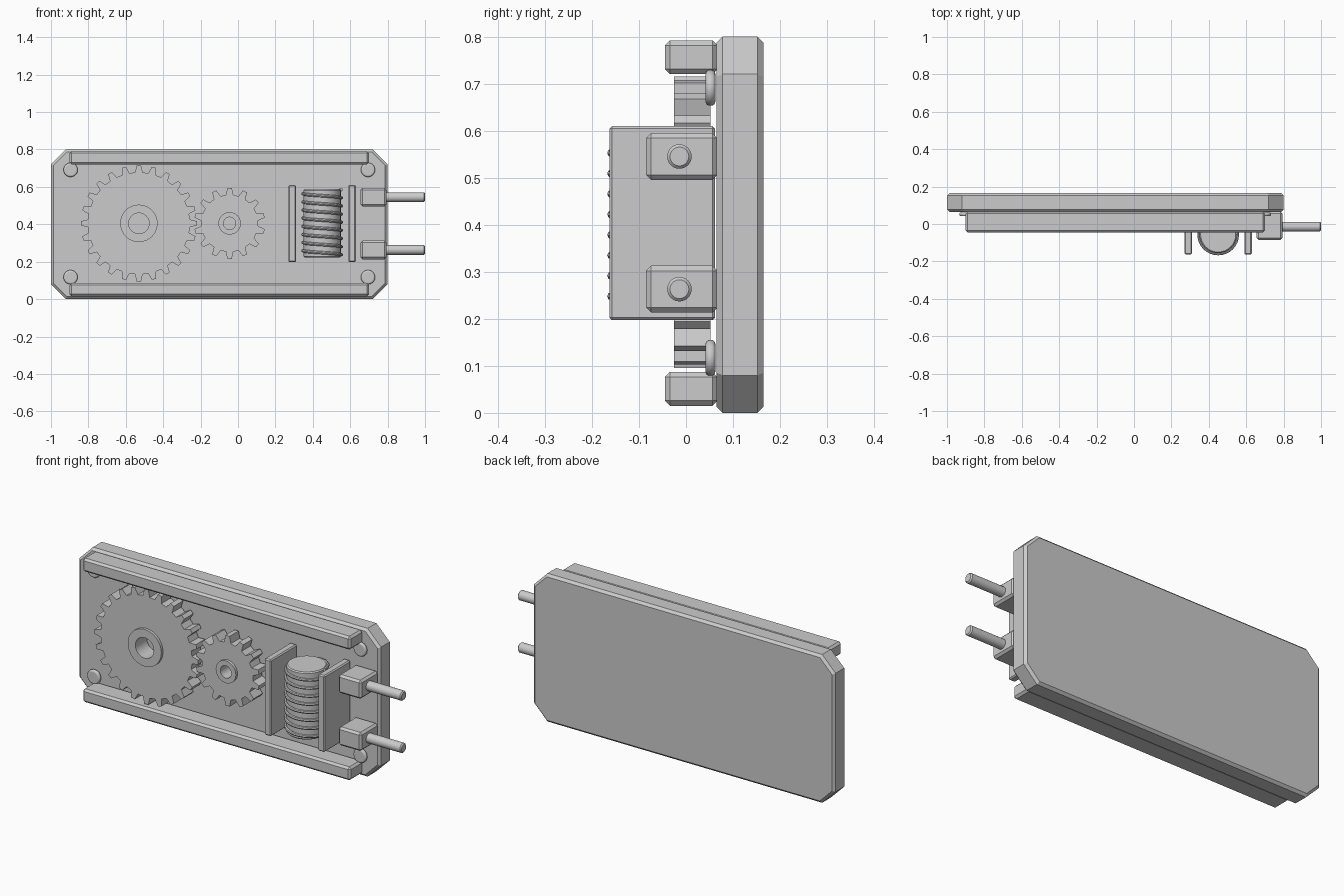
import bpy, bmesh, math
from mathutils import Matrix

if "Cube" in bpy.data.objects:
    bpy.data.objects.remove(bpy.data.objects["Cube"])

grey = bpy.data.materials.new("light grey plastic")
grey.diffuse_color = (0.6, 0.6, 0.6, 1)
grey.use_nodes = True
grey.node_tree.nodes["Principled BSDF"].inputs["Base Color"].default_value = grey.diffuse_color


def finish(name, bm, bevel=0, segments=1, smooth=False):
    bmesh.ops.recalc_face_normals(bm, faces=bm.faces)
    mesh = bpy.data.meshes.new(name)
    bm.to_mesh(mesh)
    bm.free()
    mesh.materials.append(grey)
    ob = bpy.data.objects.new(name, mesh)
    bpy.context.collection.objects.link(ob)
    if bevel:
        mod = ob.modifiers.new("bevel", 'BEVEL')
        mod.width = bevel
        mod.segments = segments
        mod.limit_method = 'ANGLE'
        mod.angle_limit = math.radians(60)
    if smooth:
        bpy.ops.object.select_all(action='DESELECT')
        ob.select_set(True)
        bpy.context.view_layer.objects.active = ob
        bpy.ops.object.shade_smooth_by_angle(angle=math.radians(35))
    return ob


def box(name, x, y, z, bevel):
    bm = bmesh.new()
    bmesh.ops.create_cube(bm, size=1)
    for v in bm.verts:
        v.co = [(r[0] + r[1]) / 2 + c * (r[1] - r[0]) for c, r in zip(v.co, (x, y, z))]
    return finish(name, bm, bevel)


def cylinder(name, center, radius, length, axis, bevel=0, segments=1):
    bm = bmesh.new()
    bmesh.ops.create_cone(bm, cap_ends=True, segments=32, radius1=radius, radius2=radius, depth=length)
    turn = {'X': Matrix.Rotation(math.pi / 2, 4, 'Y'),
            'Y': Matrix.Rotation(math.pi / 2, 4, 'X'), 'Z': Matrix()}[axis]
    bm.transform(Matrix.Translation(center) @ turn)
    return finish(name, bm, bevel, segments, True)


def ring(name, cx, cz, outer, inner, y0, y1, bevel=0):
    """Extruded ring; outer is a list of (angle, radius) points."""
    bm = bmesh.new()
    loops = []
    for pts, y in ((outer, y0), (outer, y1), ([(a, inner) for a, _ in outer], y1),
                   ([(a, inner) for a, _ in outer], y0)):
        loops.append([bm.verts.new((cx + r * math.cos(a), y, cz + r * math.sin(a))) for a, r in pts])
    n = len(outer)
    for k in range(4):
        p, q = loops[k], loops[(k + 1) % 4]
        for i in range(n):
            j = (i + 1) % n
            bm.faces.new((p[i], p[j], q[j], q[i]))
    return finish(name, bm, bevel, 1, True)


def gear(name, cx, cz, teeth, tip, root, hub, hole, phase):
    step = 2 * math.pi / teeth
    outline = []
    for i in range(teeth):
        a = phase + i * step
        outline += [(a - 0.29 * step, root), (a - 0.14 * step, tip),
                    (a + 0.14 * step, tip), (a + 0.29 * step, root)]
    ring(name, cx, cz, outline, hub * 0.9, -0.025, 0.052)
    circle = [(2 * math.pi * i / 40, hub) for i in range(40)]
    ring(name + "_hub", cx, cz, circle, hole, -0.04, 0.058)


# Back plate with clipped corners
bm = bmesh.new()
c = 0.08
outline = [(-1 + c, 0), (0.8 - c, 0), (0.8, c), (0.8, 0.8 - c),
           (0.8 - c, 0.8), (-1 + c, 0.8), (-1, 0.8 - c), (-1, c)]
face = bm.faces.new([bm.verts.new((x, 0.065, z)) for x, z in outline])
ext = bmesh.ops.extrude_face_region(bm, geom=[face])
for v in ext["geom"]:
    if isinstance(v, bmesh.types.BMVert):
        v.co.y = 0.165
finish("back_plate", bm, 0.013)

# Long rails
box("upper_rail", (-0.9, 0.7), (-0.045, 0.067), (0.72, 0.792), 0.011)
box("lower_rail", (-0.9, 0.7), (-0.045, 0.067), (0.015, 0.087), 0.011)

# Rounded screw heads
for x in (-0.895, 0.695):
    for z in (0.117, 0.691):
        cylinder("screw_head", (x, 0.052, z), 0.038, 0.021, 'Y', 0.009, 4)

# Meshing gears
gear("large_gear", -0.53, 0.405, 24, 0.31, 0.273, 0.1, 0.055, 0)
gear("small_gear", -0.045, 0.405, 14, 0.19, 0.153, 0.06, 0.033, math.pi / 2)

# Coil side plates
for x in (0.27, 0.59):
    box("coil_side_plate", (x, x + 0.04), (-0.163, 0.062), (0.197, 0.61), 0.006)

# Coil core and helical winding
cylinder("coil_core", (0.45, -0.056, 0.405), 0.1, 0.365, 'Z', 0.006)
bm = bmesh.new()
turns, per, sides, major, wire = 8, 32, 8, 0.103, 0.0085
rows = []
for i in range(turns * per + 1):
    a = 2 * math.pi * i / per
    z = 0.237 + 0.0435 * i / per
    row = []
    for k in range(sides):
        b = 2 * math.pi * k / sides
        r = major + wire * math.cos(b)
        row.append(bm.verts.new((0.45 + r * math.cos(a), -0.056 - r * math.sin(a), z + wire * math.sin(b))))
    rows.append(row)
for p, q in zip(rows, rows[1:]):
    for k in range(sides):
        j = (k + 1) % sides
        bm.faces.new((p[k], p[j], q[j], q[k]))
bm.faces.new(rows[0])
bm.faces.new(rows[-1])
finish("coil_winding", bm, smooth=True)

# Terminal blocks and pins
for z in (0.263, 0.545):
    box("terminal_block", (0.655, 0.793), (-0.085, 0.067), (z - 0.05, z + 0.05), 0.011)
    cylinder("terminal_pin", (0.87, -0.014, z), 0.026, 0.26, 'X', 0.006)
